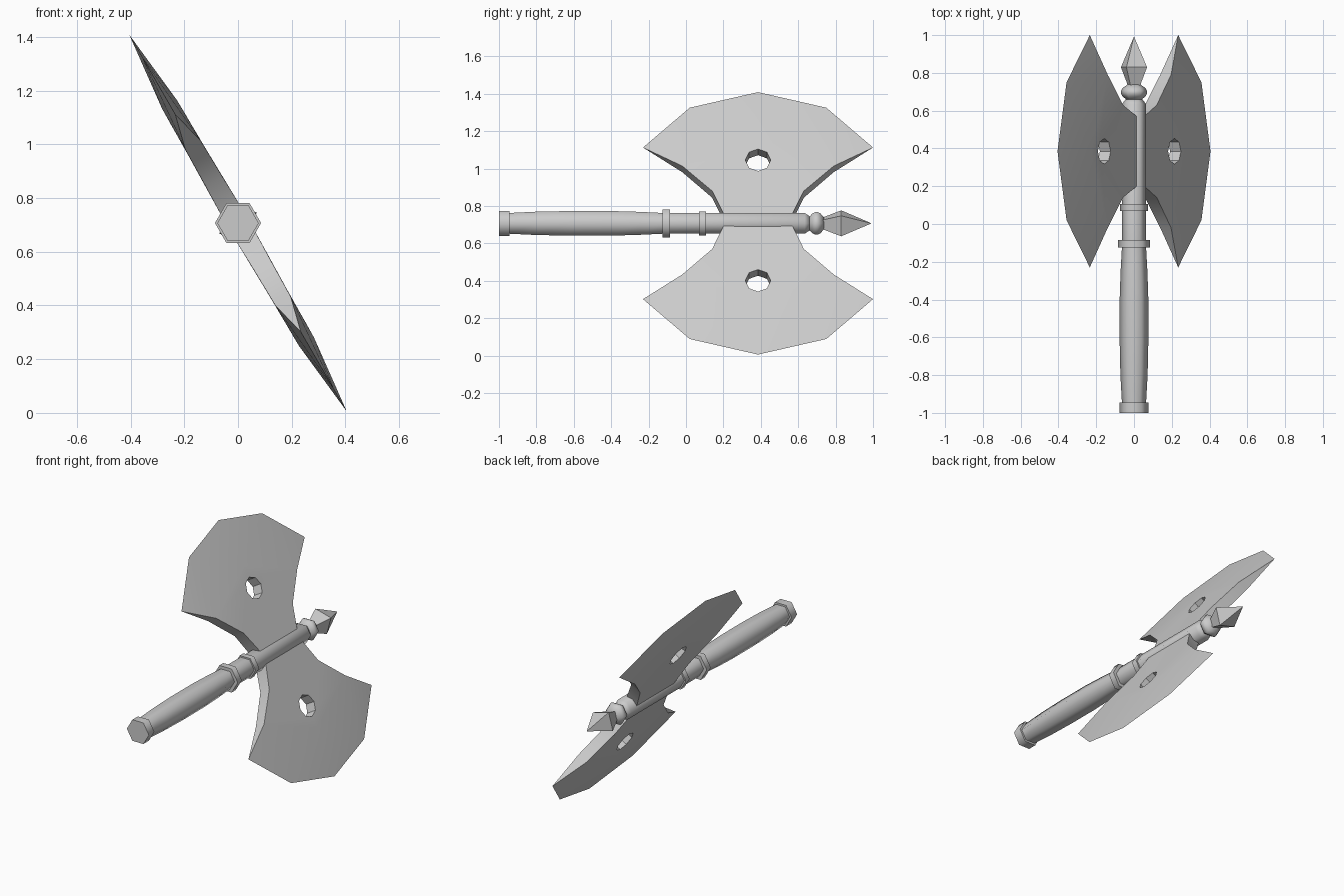
import bpy, bmesh
from math import radians, sin, cos, pi

cube = bpy.data.objects.get("Cube")
if cube:
    bpy.data.objects.remove(cube, do_unlink=True)

AXIS_Z = 0.707     # height of the shaft axis
BLADE_Y = 0.385    # middle of the blades along the shaft

steel = bpy.data.materials.new("grey_steel")
steel.use_nodes = True
steel.diffuse_color = (0.6, 0.6, 0.6, 1)
steel.node_tree.nodes["Principled BSDF"].inputs["Base Color"].default_value = (0.6, 0.6, 0.6, 1)


def finish(bm, name, smooth_angle):
    bmesh.ops.recalc_face_normals(bm, faces=bm.faces)
    mesh = bpy.data.meshes.new(name)
    bm.to_mesh(mesh)
    bm.free()
    mesh.materials.append(steel)
    obj = bpy.data.objects.new(name, mesh)
    bpy.context.collection.objects.link(obj)
    obj.location.z = AXIS_Z
    bpy.ops.object.select_all(action='DESELECT')
    obj.select_set(True)
    bpy.context.view_layer.objects.active = obj
    if smooth_angle:
        bpy.ops.object.shade_smooth_by_angle(angle=radians(smooth_angle))
    return obj


def lathe(name, profile, sides=6, turn=0, smooth_angle=65):
    """Spin (y, radius) points around the shaft axis and cap both ends."""
    bm = bmesh.new()
    rings = []
    for y, r in profile:
        angles = [radians(turn) + 2 * pi * i / sides for i in range(sides)]
        rings.append([bm.verts.new((r * cos(a), y, r * sin(a))) for a in angles])
    for low, high in zip(rings, rings[1:]):
        for i in range(sides):
            j = (i + 1) % sides
            bm.faces.new((low[i], low[j], high[j], high[i]))
    bm.faces.new(rings[0])
    bm.faces.new(rings[-1])
    return finish(bm, name, smooth_angle)


def blade(name, side):
    """One blade: thick pierced body, thinning to a sharp outer edge."""
    bm = bmesh.new()

    def vert(y, r, t):
        return bm.verts.new((t, BLADE_Y + y, side * r))

    # Sharp edge shared by both faces
    edge = [vert(*p, 0) for p in
            [(0.615, 0.468), (0.365, 0.714), (0, 0.81), (-0.365, 0.714), (-0.615, 0.468)]]
    # Body outline from the middle of the root, around the blade
    half = [(0.185, 0.04, 0.04), (0.245, 0.179, 0.036), (0.405, 0.335, 0.033)]
    body = ([(0, 0.03, 0.04)] + half + [(0, 0.51, 0.032)]
            + [(-y, r, t) for y, r, t in reversed(half)])
    outlines, holes = [], []
    for s in (1, -1):
        outer = [vert(y, r, s * t) for y, r, t in body]
        hole = [vert(0.068 * sin(i * pi / 4), 0.372 - 0.068 * cos(i * pi / 4), s * 0.033)
                for i in range(8)]
        for i in range(8):
            j = (i + 1) % 8
            bm.faces.new((outer[i], outer[j], hole[j], hole[i]))
        # Bevel from the body to the cutting edge
        right, crest, left = outer[3], outer[4], outer[5]
        for tri in ((right, edge[0], edge[1]), (right, edge[1], crest),
                    (crest, edge[1], edge[2]), (crest, edge[2], edge[3]),
                    (left, crest, edge[3]), (left, edge[3], edge[4])):
            bm.faces.new(tri)
        outlines.append(outer)
        holes.append(hole)
    # Walls of the hole, root and concave flanks
    a, b = outlines
    for i in range(8):
        j = (i + 1) % 8
        bm.faces.new((holes[0][i], holes[0][j], holes[1][j], holes[1][i]))
        if i not in (3, 4):
            bm.faces.new((a[i], a[j], b[j], b[i]))
    bm.faces.new((a[3], b[3], edge[0]))
    bm.faces.new((a[5], b[5], edge[4]))
    obj = finish(bm, name, 30)
    obj.rotation_euler.y = radians(-30)


# Handle parts, from the butt to the point
lathe("pommel", [(-1, 0.077), (-0.945, 0.077)])
lathe("grip", [(-0.945, 0.064), (-0.8, 0.072), (-0.62, 0.076), (-0.4, 0.076),
               (-0.25, 0.071), (-0.125, 0.064)])
lathe("grip_ring", [(-0.125, 0.086), (-0.085, 0.086)])
lathe("shaft", [(-0.125, 0.064), (0.635, 0.064), (0.66, 0.045)])
lathe("shaft_ring", [(0.07, 0.074), (0.107, 0.074)])
lathe("neck_knob", [(0.655, 0.035), (0.675, 0.06), (0.69, 0.069), (0.705, 0.069),
                    (0.72, 0.06), (0.738, 0.035)])
lathe("spike", [(0.73, 0.036), (0.83, 0.08), (0.99, 0.001)], sides=4, turn=30, smooth_angle=0)

# Twin blades
blade("upper_blade", 1)
blade("lower_blade", -1)
